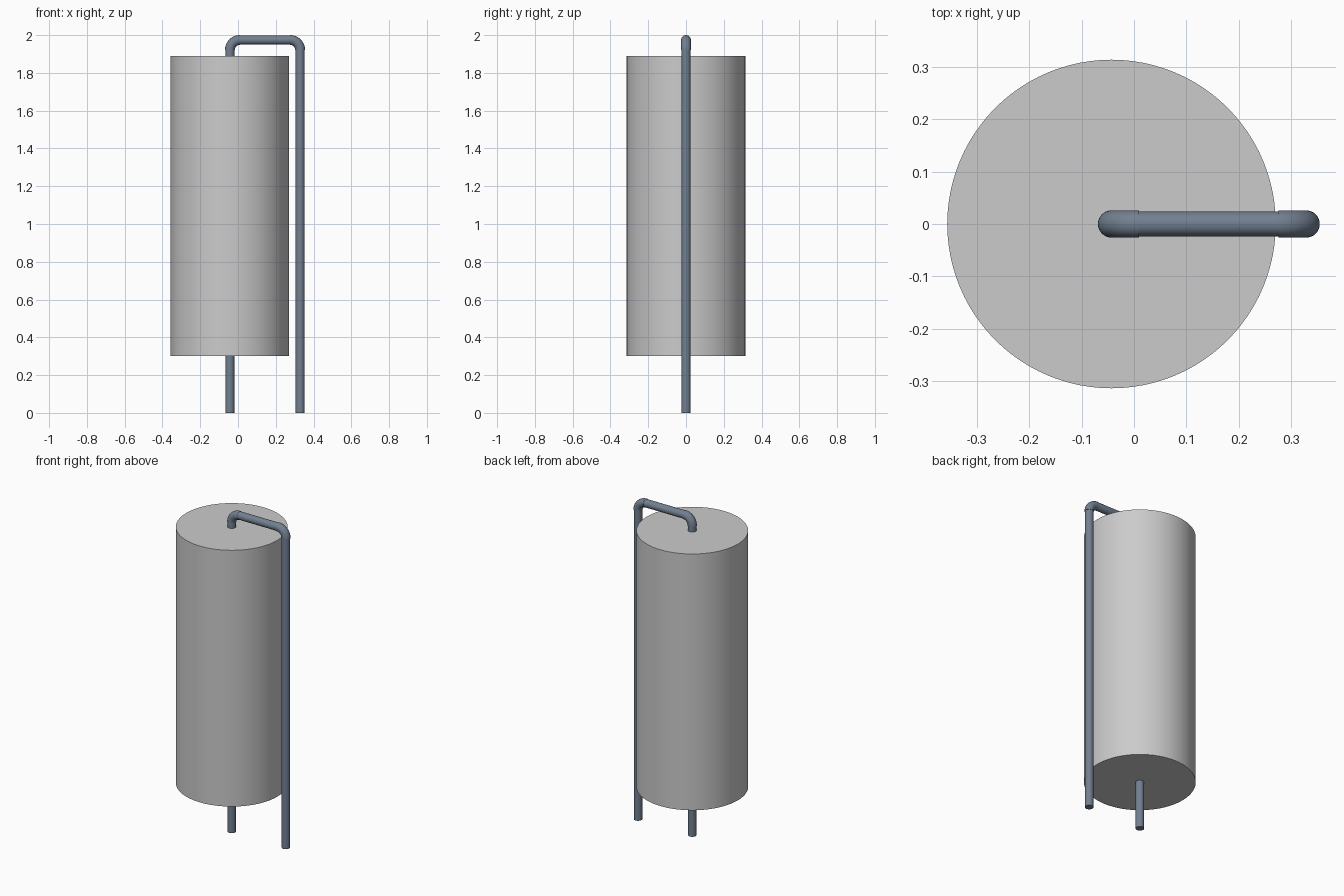
import bpy
import bmesh
import math
from mathutils import Matrix, Vector

cube = bpy.data.objects.get("Cube")
if cube:
    bpy.data.objects.remove(cube, do_unlink=True)

BODY_X, BODY_R = -0.043, 0.314       # body axis and radius
BODY_Z0, BODY_Z1 = 0.30, 1.89
RETURN_X = 0.329                     # long lead axis
WIRE_R, ELBOW_R = 0.024, 0.026
BEND = 0.053                         # bend radius of the elbows
TOP_Z = 2.0 - ELBOW_R                # axis of the crossing wire


def make_material(name, color):
    mat = bpy.data.materials.new(name)
    mat.use_nodes = True
    mat.diffuse_color = color
    mat.node_tree.nodes["Principled BSDF"].inputs["Base Color"].default_value = color
    return mat


light_grey = make_material("light grey", (0.60, 0.60, 0.60, 1))
slate = make_material("slate metal", (0.17, 0.215, 0.28, 1))


def finish(name, bm, mat):
    bmesh.ops.recalc_face_normals(bm, faces=bm.faces)
    mesh = bpy.data.meshes.new(name)
    bm.to_mesh(mesh)
    bm.free()
    mesh.materials.append(mat)
    obj = bpy.data.objects.new(name, mesh)
    bpy.context.collection.objects.link(obj)
    bpy.ops.object.select_all(action="DESELECT")
    obj.select_set(True)
    bpy.context.view_layer.objects.active = obj
    bpy.ops.object.shade_smooth_by_angle(angle=math.radians(35))
    return obj


def rod(name, start, end, radius, mat, sides=32):
    """Capped cylinder between two points."""
    start, end = Vector(start), Vector(end)
    axis = end - start
    turn = axis.to_track_quat("Z", "Y").to_matrix().to_4x4()
    bm = bmesh.new()
    bmesh.ops.create_cone(bm, cap_ends=True, segments=sides, radius1=radius,
                          radius2=radius, depth=axis.length,
                          matrix=Matrix.Translation((start + end) / 2) @ turn)
    return finish(name, bm, mat)


def elbow(name, x, side):
    """Quarter bend from a vertical wire at x towards the given side."""
    bm = bmesh.new()
    z = TOP_Z - BEND
    ring = bmesh.ops.create_circle(bm, cap_ends=True, segments=32, radius=ELBOW_R,
                                   matrix=Matrix.Translation((x, 0, z)))
    start_cap = bm.faces[:]
    swept = bmesh.ops.spin(bm, geom=ring["verts"] + bm.edges[:],
                           cent=(x + side * BEND, 0, z), axis=(0, side, 0),
                           angle=math.pi / 2, steps=14)
    end_edges = [e for e in swept["geom_last"] if isinstance(e, bmesh.types.BMEdge)]
    if all(e.is_boundary for e in end_edges):
        bmesh.ops.edgeloop_fill(bm, edges=end_edges)
    return finish(name, bm, slate)


# Cylindrical body
rod("body", (BODY_X, 0, BODY_Z0), (BODY_X, 0, BODY_Z1), BODY_R, light_grey, 96)

# Straight wire sections
bend_z = TOP_Z - BEND
rod("bottom_lead", (BODY_X, 0, 0), (BODY_X, 0, BODY_Z0 + 0.01), WIRE_R, slate)
rod("top_lead", (BODY_X, 0, BODY_Z1 - 0.01), (BODY_X, 0, bend_z), WIRE_R, slate)
rod("crossing_wire", (BODY_X + BEND, 0, TOP_Z), (RETURN_X - BEND, 0, TOP_Z), WIRE_R, slate)
rod("return_lead", (RETURN_X, 0, 0), (RETURN_X, 0, bend_z), WIRE_R, slate)

# Bends
elbow("inner_elbow", BODY_X, 1)
elbow("outer_elbow", RETURN_X, -1)
